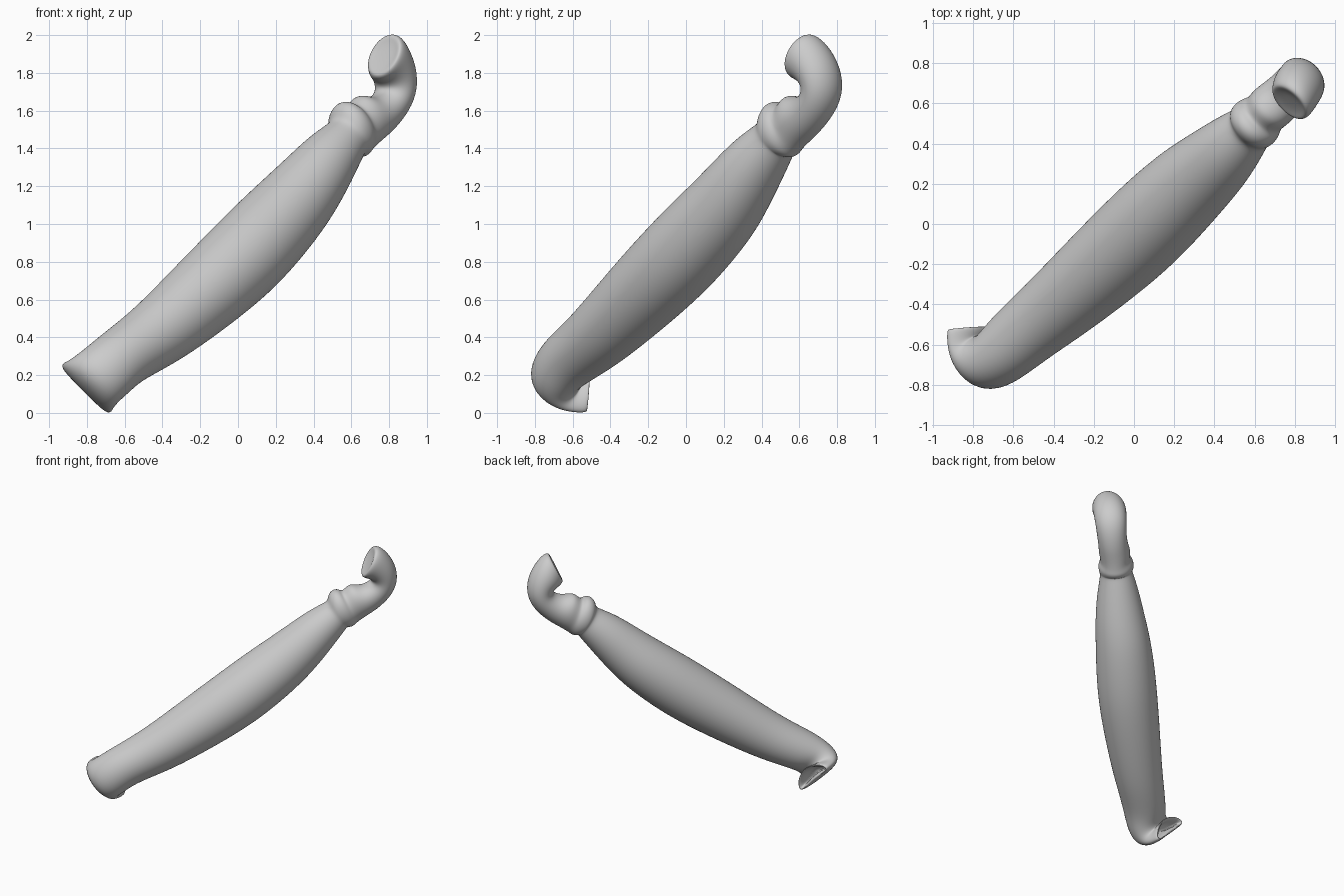
import bpy, bmesh
from math import sin, cos, pi, radians
from mathutils import Vector as V

N = 24
rings = []


def ring(c, side, up, phase=0.0, cup=0.0):
    """Elliptical cross-section; cup bends its wide ends away from 'up'."""
    pts = []
    for i in range(N):
        t = 2 * pi * i / N - phase
        pts.append(c + side * cos(t) + up * sin(t) - up.normalized() * cup * cos(t) ** 2)
    rings.append(pts)


# Curled open lower end: (inner p, y), (outer p, y), centre q, half width, cup
def bend_pt(p, y, q):
    k = 0.7071
    return V((k * (p - q), y, k * (p + q)))


W = V((-0.7071, 0, 0.7071))
for ip, iy, op, oy, q, hw, cup in [
    (-.41, -.61, -.46, -.63, .655, .10, .03),     # hollow
    (-.405, -.54, -.46, -.56, .655, .13, .035),
    (-.395, -.515, -.475, -.525, .655, .155, .04),
    (-.38, -.505, -.495, -.52, .655, .18, .04),   # rim
    (-.385, -.53, -.505, -.61, .655, .182, .035),
    (-.395, -.55, -.495, -.73, .655, .175, .02),
    (-.39, -.545, -.425, -.83, .652, .168, 0),
    (-.37, -.53, -.30, -.82, .645, .166, 0),
]:
    a, b = bend_pt(ip, iy, q), bend_pt(op, oy, q)
    ring((a + b) / 2, W * hw, (a - b) / 2, radians(117.6), cup)

# Long swelling body: centre and radius
U = V((.655, -.755, 0))
UP = V((-.453, -.393, .8))
for x, y, z, r in [
    (-.625, -.615, .28, .163),
    (-.51, -.515, .355, .175),
    (-.385, -.415, .443, .19),
    (-.18, -.235, .62, .215),
    (.012, -.06, .795, .23),
    (.155, .08, .945, .226),
    (.285, .205, 1.085, .211),
    (.39, .295, 1.21, .19),
    (.48, .38, 1.33, .165),
    (.55, .45, 1.415, .136),
    (.58, .477, 1.45, .123),
]:
    ring(V((x, y, z)), U * r, UP * r)

# Collared neck and hooked head: (inner h, z), (outer h, z), centre u, half width
H, S = V((.7071, .7071, 0)), V((.7071, -.7071, 0))
for ih, iz, oh, oz, u, hw in [
    (.678, 1.60, .825, 1.345, .07, .134),         # collar
    (.71, 1.642, .86, 1.347, .07, .138),
    (.755, 1.645, .88, 1.365, .07, .128),
    (.785, 1.62, .905, 1.385, .07, .112),         # groove
    (.83, 1.675, .94, 1.41, .07, .12),            # second fold
    (.875, 1.675, .985, 1.44, .073, .118),
    (.925, 1.665, 1.06, 1.49, .077, .112),        # curl
    (.985, 1.685, 1.155, 1.585, .08, .115),
    (1.005, 1.715, 1.205, 1.70, .083, .122),
    (.985, 1.74, 1.19, 1.83, .09, .128),
    (.95, 1.755, 1.125, 1.94, .10, .13),
    (.93, 1.765, 1.06, 2.0, .115, .122),
    (.92, 1.785, 1.02, 2.0, .12, .108),           # slanted face
    (.94, 1.81, 1.015, 1.965, .12, .08),
    (.965, 1.85, 1.0, 1.92, .12, .04),
]:
    a = H * ih + S * u + V((0, 0, iz))
    b = H * oh + S * u + V((0, 0, oz))
    ring((a + b) / 2, S * hw, (a - b) / 2)

# Skin the sections into one smooth body
bm = bmesh.new()
vs = [[bm.verts.new(p) for p in r] for r in rings]
for r0, r1 in zip(vs, vs[1:]):
    for i in range(N):
        j = (i + 1) % N
        bm.faces.new((r0[i], r0[j], r1[j], r1[i]))
bm.faces.new(vs[0])
bm.faces.new(vs[-1])
bmesh.ops.recalc_face_normals(bm, faces=bm.faces[:])
low = min(v.co.z for v in bm.verts)
bmesh.ops.translate(bm, verts=bm.verts[:], vec=(0, 0, -low))
for f in bm.faces:
    f.smooth = True
me = bpy.data.meshes.new("hooked_body")
bm.to_mesh(me)
bm.free()
ob = bpy.data.objects.new("hooked_body", me)
bpy.context.collection.objects.link(ob)
sub = ob.modifiers.new("smooth", 'SUBSURF')
sub.levels = sub.render_levels = 2
